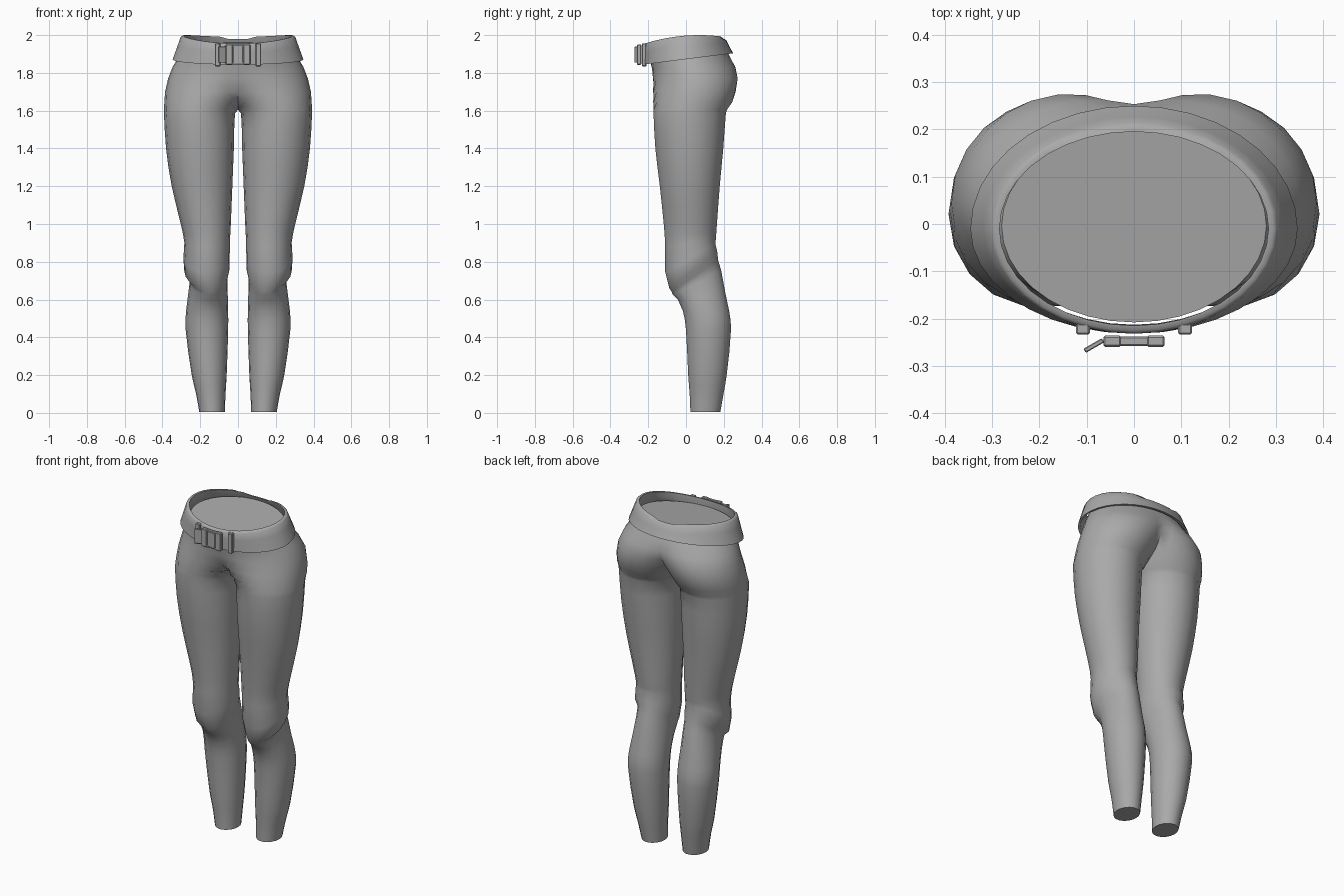
import bpy, bmesh, math
from mathutils import Matrix, Vector

if "Cube" in bpy.data.objects:
    bpy.data.objects.remove(bpy.data.objects["Cube"])

cloth = bpy.data.materials.new("grey cloth")
cloth.diffuse_color = (0.40, 0.40, 0.40, 1)
cloth.use_nodes = True
cloth.node_tree.nodes["Principled BSDF"].inputs["Base Color"].default_value = cloth.diffuse_color


def finish(name, bm, angle=40):
    bmesh.ops.recalc_face_normals(bm, faces=bm.faces)
    me = bpy.data.meshes.new(name)
    bm.to_mesh(me)
    bm.free()
    me.materials.append(cloth)
    ob = bpy.data.objects.new(name, me)
    bpy.context.collection.objects.link(ob)
    bpy.ops.object.select_all(action='DESELECT')
    ob.select_set(True)
    bpy.context.view_layer.objects.active = ob
    bpy.ops.object.shade_smooth_by_angle(angle=math.radians(angle))
    return ob


# Trouser profile: height, inner x, outer x, front y, back y
profile = [
    (0.005, .070, .205, .022, .183),
    (0.10, .066, .222, .018, .200),
    (0.20, .060, .245, .010, .217),
    (0.44, .052, .277, -.002, .240),
    (0.54, .052, .275, -.018, .230),
    (0.69, .056, .256, -.072, .188),
    (0.725, .054, .258, -.078, .172),
    (0.755, .046, .285, -.090, .168),
    (0.82, .044, .289, -.112, .158),
    (0.90, .043, .284, -.112, .160),
    (1.00, .038, .303, -.120, .166),
    (1.20, .030, .351, -.141, .181),
    (1.40, .022, .381, -.165, .200),
    (1.585, .016, .392, -.175, .214),
    (1.605, 0, .392, -.175, .220),
    (1.645, -.04, .390, -.175, .245),
    (1.70, -.13, .386, -.175, .263),
    (1.77, -.25, .370, -.175, .275),
    (1.83, -.32, .347, -.182, .262),
    (1.94, -.28, .280, -.208, .200),
]
N = 9


def slope(i, k):
    a, b = profile[max(i - 1, 0)], profile[min(i + 1, len(profile) - 1)]
    return (b[k] - a[k]) / (b[0] - a[0])


def smooth_rows():
    """Adds a curved middle row wherever two profile rows are far apart."""
    out = []
    for i, (a, b) in enumerate(zip(profile, profile[1:])):
        out.append(a)
        gap = b[0] - a[0]
        if gap > 0.09:
            out.append([(a[k] + b[k]) / 2 + gap * (slope(i, k) - slope(i + 1, k)) / 8
                        if k else a[0] + gap / 2 for k in range(5)])
    return out + [profile[-1]]


def half_ring(z, inner, xo, yf, yb):
    # Rings lean at the knee fold, and slightly at the waist
    tilt = 0.75 * math.exp(-((z - 0.76) / 0.11) ** 2) + (0.1 if z > 1.9 else 0)
    cleft = inner * min(1, 0.4 + max(0, z - 1.77) * 3.6) if inner < 0 else inner
    cy = (yf + yb) / 2
    sides = []
    for xi, ry in ((inner, yf - cy), (cleft, yb - cy)):
        cx, rx = (xo + xi) / 2, (xo - xi) / 2
        end = math.pi if xi >= 0 else math.acos(max(-1, -cx / rx))
        sides.append([(cx + rx * math.cos(end * i / N), ry * math.sin(end * i / N))
                      for i in range(N + 1)])
    pts = sides[0][::-1] + sides[1][1:]
    return [(max(0, x), cy + dy, z + tilt * dy) for x, dy in pts]


# Trousers: half rings from ankle to waist, mirrored and welded
bm = bmesh.new()
rings = [[bm.verts.new(p) for p in half_ring(*r)] for r in smooth_rows()]
for a, b in zip(rings, rings[1:]):
    for i in range(2 * N):
        bm.faces.new((a[i], a[i + 1], b[i + 1], b[i]))
bm.faces.new(rings[0])
bm.faces.new(rings[-1])
bmesh.ops.remove_doubles(bm, verts=bm.verts, dist=0.0003)
dup = bmesh.ops.duplicate(bm, geom=bm.verts[:] + bm.edges[:] + bm.faces[:])["geom"]
copied = [v for v in dup if isinstance(v, bmesh.types.BMVert)]
bmesh.ops.scale(bm, verts=copied, vec=(-1, 1, 1))
bmesh.ops.remove_doubles(bm, verts=bm.verts, dist=0.0003)
finish("trousers", bm, 50)


# Belt: closed band that flares towards its lower edge and rises at the sides
def top_z(y):
    t = (y - 0.07) / 0.29
    return 2.0 - 0.045 * t * t - (0.012 if y > 0.19 else 0)


def low_z(y):
    return 1.845 + 0.125 * (y + 0.22)


# Section of the band: inset from the outside, height fraction
section = [(.013, .02), (0, 0), (0, .12), (0, .6), (0, .95), (.006, 1), (.017, .99), (.019, .75)]
S = 36
bm = bmesh.new()
loops = []
for inset, f in section:
    loop = []
    for i in range(S):
        a = 2 * math.pi * i / S
        s = math.sin(a)
        y = -0.01 + s * ((0.26 - 0.038 * f if s > 0 else 0.222) - inset)
        x = math.cos(a) * (0.346 - 0.045 * f - inset)
        loop.append(bm.verts.new((x, y, low_z(y) * (1 - f) + top_z(y) * f)))
    loops.append(loop)
for k, a in enumerate(loops):
    b = loops[(k + 1) % len(loops)]
    for i in range(S):
        j = (i + 1) % S
        bm.faces.new((a[i], a[j], b[j], b[i]))
finish("belt", bm, 60)


def box(name, centre, size, turn=0, bevel=0.004):
    bm = bmesh.new()
    bmesh.ops.create_cube(bm, size=1)
    bmesh.ops.scale(bm, verts=bm.verts, vec=size)
    bmesh.ops.bevel(bm, geom=bm.edges[:], offset=bevel, segments=1, affect='EDGES')
    bmesh.ops.transform(bm, verts=bm.verts,
                        matrix=Matrix.Translation(Vector(centre)) @ Matrix.Rotation(turn, 4, 'Z'))
    return finish(name, bm, 30)


# Belt loops either side of the buckle
for side, label in ((-1, "left"), (1, "right")):
    box("belt_loop_" + label, (side * 0.108, -0.222, 1.895), (0.03, 0.024, 0.122))

# Buckle: two plates, a centre clasp, top and bottom bars, loose strap end
for side, label in ((-1, "left"), (1, "right")):
    box("buckle_plate_" + label, (side * 0.046, -0.248, 1.897), (0.038, 0.024, 0.108))
box("buckle_clasp", (0, -0.248, 1.897), (0.056, 0.02, 0.092))
for z, label in ((1.851, "lower"), (1.943, "upper")):
    box("buckle_bar_" + label, (0, -0.248, z), (0.09, 0.02, 0.012), bevel=0.003)
box("strap_end", (-0.085, -0.257, 1.897), (0.045, 0.010, 0.086), math.radians(30), 0.002)
